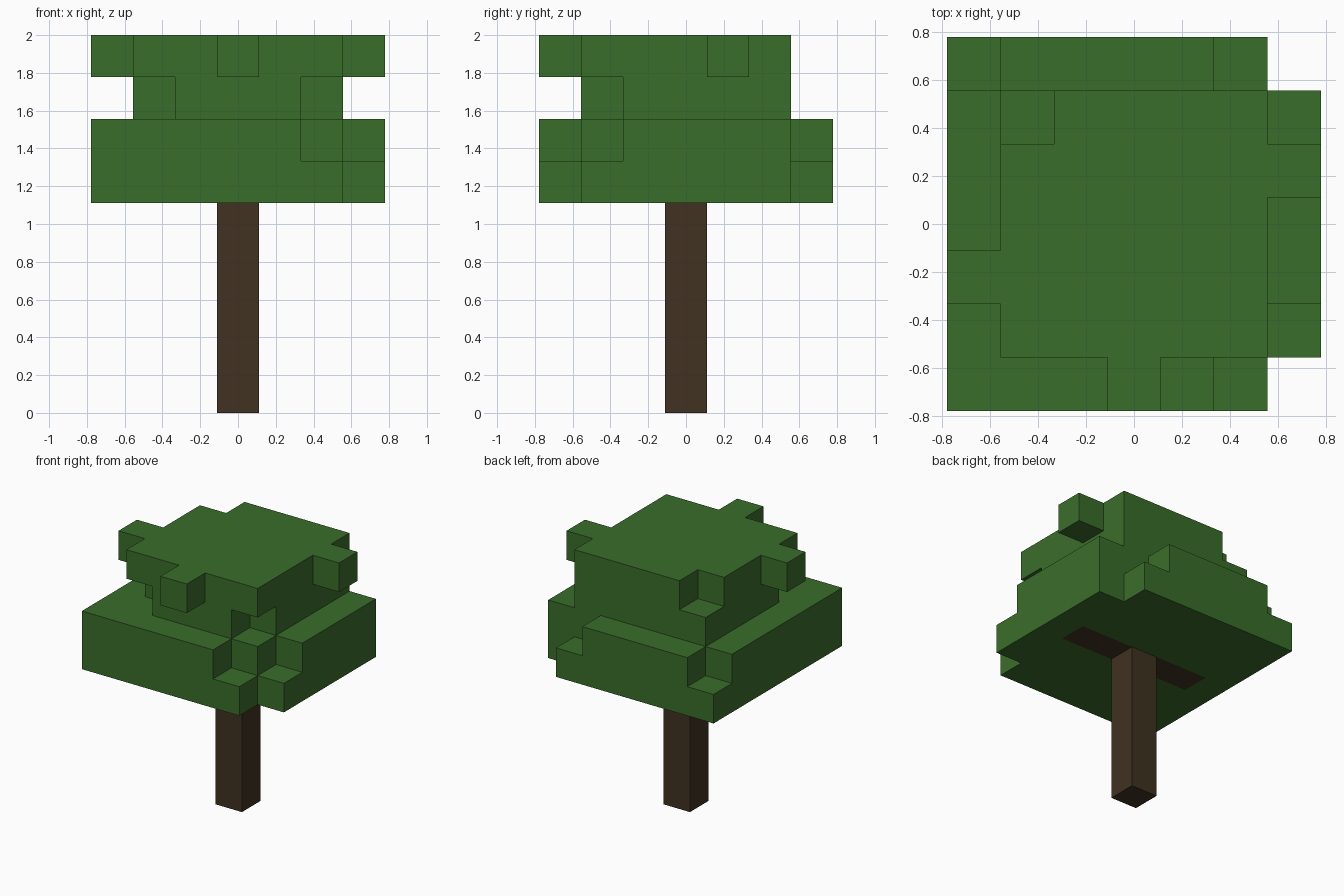
import bpy, bmesh, math
from mathutils import Vector

U = 2 / 9  # edge of one block

cube = bpy.data.objects.get("Cube")
if cube:
    bpy.data.objects.remove(cube, do_unlink=True)


def material(name, rgb):
    mat = bpy.data.materials.new(name)
    mat.use_nodes = True
    mat.diffuse_color = (*rgb, 1)
    bsdf = mat.node_tree.nodes["Principled BSDF"]
    bsdf.inputs["Base Color"].default_value = (*rgb, 1)
    bsdf.inputs["Roughness"].default_value = 0.9
    return mat


leaf = material("leaf_green", (0.042, 0.153, 0.024))
bark = material("bark_brown", (0.051, 0.032, 0.015))


def square(half):
    return {(x, y) for x in range(-half, half + 1) for y in range(-half, half + 1)}


def build(name, blocks, mats, is_bark, is_open):
    """Skin a set of blocks, keeping only the faces open to the air."""
    bm = bmesh.new()
    for block in blocks:
        for axis in range(3):
            for sign in (-1, 1):
                n = Vector((0, 0, 0))
                n[axis] = sign
                neighbour = tuple(int(b + d) for b, d in zip(block, n))
                if neighbour in blocks or is_open(neighbour):
                    continue
                u = Vector((0, 0, 0))
                u[(axis + 1) % 3] = 1
                v = n.cross(u)
                mid = Vector(block) + Vector((0, 0, 0.5)) + n / 2
                ring = [mid + (u * a + v * b) / 2
                        for a, b in ((-1, -1), (1, -1), (1, 1), (-1, 1))]
                face = bm.faces.new([bm.verts.new(p * U) for p in ring])
                face.material_index = int(is_bark(block, n))
    bmesh.ops.remove_doubles(bm, verts=bm.verts, dist=U / 100)
    # merge flat areas into single faces
    bmesh.ops.dissolve_limit(bm, angle_limit=math.radians(1), verts=bm.verts,
                             edges=bm.edges, delimit={"MATERIAL"})
    mesh = bpy.data.meshes.new(name)
    bm.to_mesh(mesh)
    bm.free()
    for m in mats:
        mesh.materials.append(m)
    obj = bpy.data.objects.new(name, mesh)
    bpy.context.collection.objects.link(obj)
    return obj


# Canopy layers, bottom to top
base = square(3) - {(3, 3), (3, -3)}
layers = {
    5: base,
    6: base - {(2, 3), (-3, 3), (2, -3), (3, -2)},
    7: square(2) - {(2, -2), (-2, -2)},
    8: (square(2) - {(-2, 2)}) | {(-3, -1), (0, -3), (3, 1)},
}
canopy = {(x, y, z) for z, layer in layers.items() for x, y in layer}
trunk = {(0, 0, z) for z in range(5)}


# The crossbeam shows as a bark strip under the canopy
def beam_underside(block, normal):
    x, y, z = block
    return z == 5 and normal.z < 0 and y == 0 and abs(x) <= 2


build("canopy", canopy, [leaf, bark], beam_underside, lambda b: b in trunk)
build("trunk", trunk, [bark], lambda b, n: False, lambda b: b in canopy)
